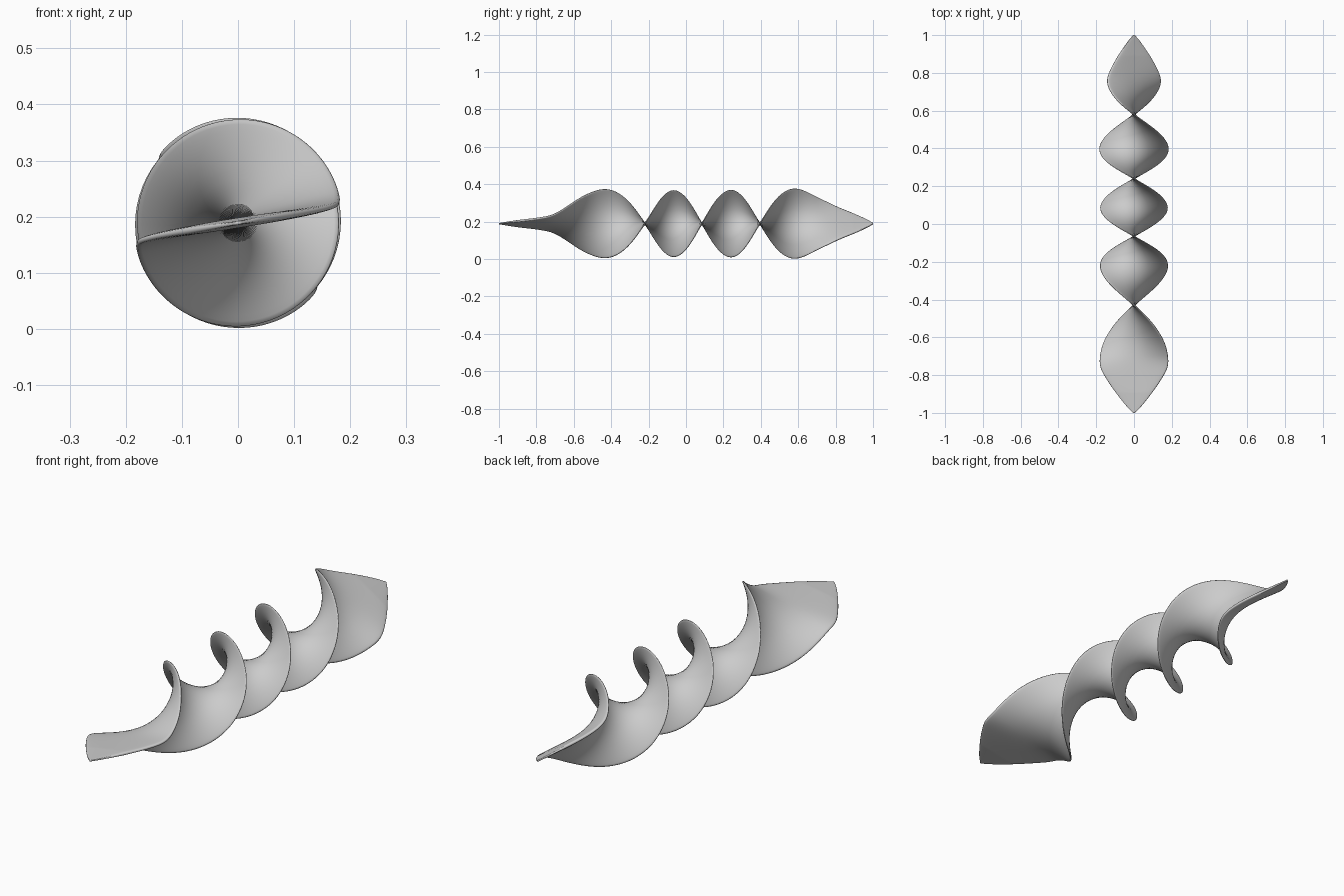
import bpy, bmesh, math

if "Cube" in bpy.data.objects:
    bpy.data.objects.remove(bpy.data.objects["Cube"])

AXIS_Z = 0.189
RINGS, SIDES = 240, 36

# (y, twist in degrees) and (|y|, half width)
TWIST = [(-1, 9), (-.78, 10), (-.7, 16), (-.6, 38), (-.43, 90), (-.22, 180), (-.065, 270),
         (.085, 360), (.24, 450), (.395, 540), (.58, 630), (.7, 671), (.8, 685), (1, 687)]
WIDTH = [(0, .178), (.3, .181), (.5, .186), (.7, .187), (.76, .180), (.82, .148),
         (.9, .092), (.97, .035), (1, .004)]


def smooth(points, x):
    """Cubic interpolation through the points."""
    n = len(points)
    i = 0
    while i < n - 2 and x > points[i + 1][0]:
        i += 1

    def slope(k):
        a, b = points[max(k - 1, 0)], points[min(k + 1, n - 1)]
        return (b[1] - a[1]) / (b[0] - a[0])

    (x0, y0), (x1, y1) = points[i], points[i + 1]
    h = x1 - x0
    t = (x - x0) / h
    return ((2*t**3 - 3*t*t + 1) * y0 + (t**3 - 2*t*t + t) * h * slope(i)
            + (3*t*t - 2*t**3) * y1 + (t**3 - t*t) * h * slope(i + 1))


def signed_pow(v, p):
    return math.copysign(abs(v) ** p, v)


# twisted blade: a thin rounded section swept along y
bm = bmesh.new()
rings = []
for i in range(RINGS + 1):
    u = -1 + 2 * i / RINGS
    y = 0.5 * u + 0.5 * math.sin(u * math.pi / 2)
    ang = math.radians(smooth(TWIST, y))
    half = max(smooth(WIDTH, abs(y)), .003)
    thick = .009 * min(1, .35 + (1 - abs(y)) * 6)
    ring = []
    for k in range(SIDES):
        a = 2 * math.pi * k / SIDES
        w = half * signed_pow(math.cos(a), .8)
        t = thick * signed_pow(math.sin(a), .4)
        ring.append(bm.verts.new((w * math.cos(ang) - t * math.sin(ang), y,
                                  AXIS_Z + w * math.sin(ang) + t * math.cos(ang))))
    rings.append(ring)
for a, b in zip(rings, rings[1:]):
    for k in range(SIDES):
        j = (k + 1) % SIDES
        bm.faces.new((a[k], a[j], b[j], b[k]))
bm.faces.new(rings[0])
bm.faces.new(rings[-1])
bmesh.ops.recalc_face_normals(bm, faces=bm.faces)
for f in bm.faces:
    f.smooth = True

mesh = bpy.data.meshes.new("twisted_blade")
bm.to_mesh(mesh)
bm.free()
blade = bpy.data.objects.new("twisted_blade", mesh)
bpy.context.collection.objects.link(blade)
